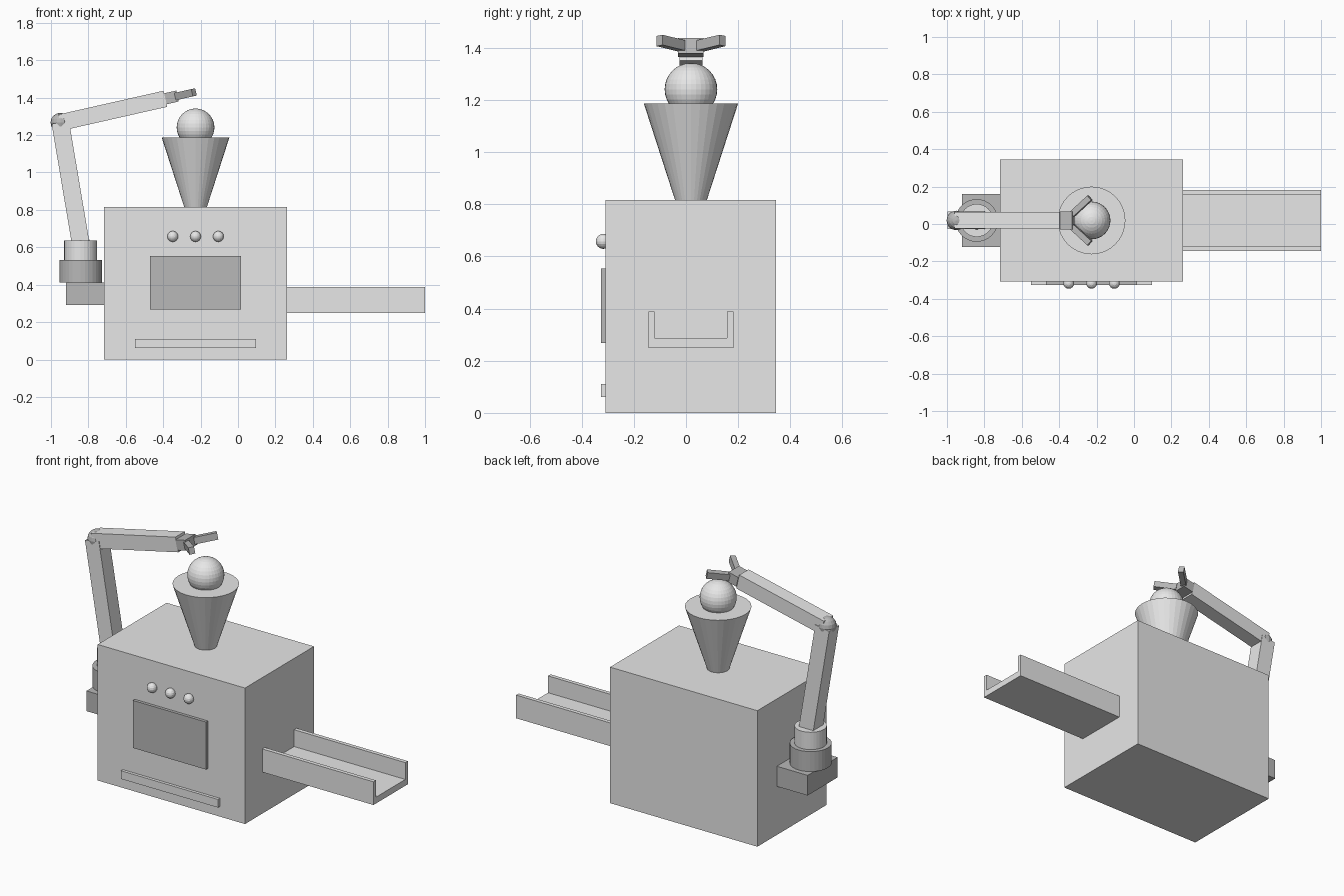
import bpy
from math import radians, atan2, hypot
from mathutils import Matrix, Vector

if "Cube" in bpy.data.objects:
    bpy.data.objects.remove(bpy.data.objects["Cube"])

CX, CY = -0.227, 0.019          # centre of the cabinet; the arm shares CY


def material(name, value):
    m = bpy.data.materials.new(name)
    m.diffuse_color = (value, value, value, 1)
    m.use_nodes = True
    m.node_tree.nodes["Principled BSDF"].inputs["Base Color"].default_value = m.diffuse_color
    return m


LIGHT = material("light grey", 0.8)
DARK = material("dark grey", 0.48)


def finish(name, mat):
    ob = bpy.context.object
    ob.name = name
    ob.data.materials.append(mat)
    return ob


def box(name, x, y, z, mat=LIGHT):
    """Box from (min, max) ranges."""
    bpy.ops.mesh.primitive_cube_add(size=1)
    ob = finish(name, mat)
    mids = [(r[0] + r[1]) / 2 for r in (x, y, z)]
    dims = [r[1] - r[0] for r in (x, y, z)]
    ob.data.transform(Matrix.Translation(mids) @ Matrix.Diagonal((*dims, 1)))
    return ob


def ball(name, loc, r, mat=LIGHT, seg=32, rings=16):
    bpy.ops.mesh.primitive_uv_sphere_add(segments=seg, ring_count=rings, radius=r, location=loc)
    return finish(name, mat)


def cone(name, x, z0, z1, r0, r1, mat=LIGHT):
    bpy.ops.mesh.primitive_cone_add(vertices=32, radius1=r0, radius2=r1, depth=z1 - z0,
                                    location=(x, CY, (z0 + z1) / 2))
    return finish(name, mat)


def beam(name, a, b, width):
    """Square bar between two (x, z) points in the plane of the arm."""
    dx, dz = b[0] - a[0], b[1] - a[1]
    ob = box(name, (0, hypot(dx, dz)), (-width / 2, width / 2), (-width / 2, width / 2))
    ob.location = (a[0], CY, a[1])
    ob.rotation_euler.y = -atan2(dz, dx)
    return ob


# Cabinet with screen, slot strip and buttons
box("cabinet", (-0.716, 0.262), (-0.308, 0.346), (0, 0.816))
box("screen", (-0.47, 0.016), (-0.326, -0.30), (0.268, 0.553), DARK)
box("slot_strip", (-0.55, 0.096), (-0.326, -0.30), (0.061, 0.11))
for i in (-1, 0, 1):
    ball(f"button_{i + 2}", (CX + i * 0.122, -0.317, 0.658), 0.029, seg=16, rings=8)

# Hopper and the ball resting in it
cone("hopper", CX, 0.81, 1.187, 0.059, 0.181)
ball("hopper_ball", (CX, CY, 1.241), 0.101)

# Output chute
box("chute_floor", (0.25, 1.0), (CY - 0.163, CY + 0.163), (0.249, 0.287))
for side, s in (("front", -1), ("back", 1)):
    ys = sorted((CY + s * 0.139, CY + s * 0.163))
    box(f"chute_wall_{side}", (0.25, 1.0), ys, (0.287, 0.388))

# Arm mount
AX = -0.841
box("arm_bracket", (-0.92, -0.71), (CY - 0.142, CY + 0.142), (0.291, 0.412), DARK)
cone("arm_base", AX, 0.412, 0.532, 0.114, 0.114, DARK)
cone("arm_turret", AX, 0.532, 0.636, 0.088, 0.088)

# Jointed arm
shoulder, elbow, wrist = (AX, 0.62), (-0.95, 1.267), (-0.388, 1.394)
ball("shoulder_joint", (AX, CY, 0.618), 0.052, DARK, 16, 8)
ball("elbow_joint", (elbow[0], CY, elbow[1]), 0.052, DARK, 16, 8)
beam("lower_arm", shoulder, elbow, 0.094)
beam("upper_arm", elbow, wrist, 0.088)

# Gripper in the direction of the upper arm
tilt = Matrix.Rotation(-atan2(wrist[1] - elbow[1], wrist[0] - elbow[0]), 4, 'Y')
grip = Matrix.Translation((wrist[0], CY, wrist[1])) @ tilt
palm = box("gripper_palm", (0, 0.066), (-0.049, 0.049), (-0.03, 0.03), DARK)
palm.matrix_world = grip
for side, s in (("left", 1), ("right", -1)):
    finger = box(f"finger_{side}", (0, 0.13), (-0.016, 0.016), (-0.02, 0.02), DARK)
    finger.matrix_world = (grip @ Matrix.Translation((0.06, s * 0.034, 0))
                           @ Matrix.Rotation(radians(s * 42), 4, 'Z'))
